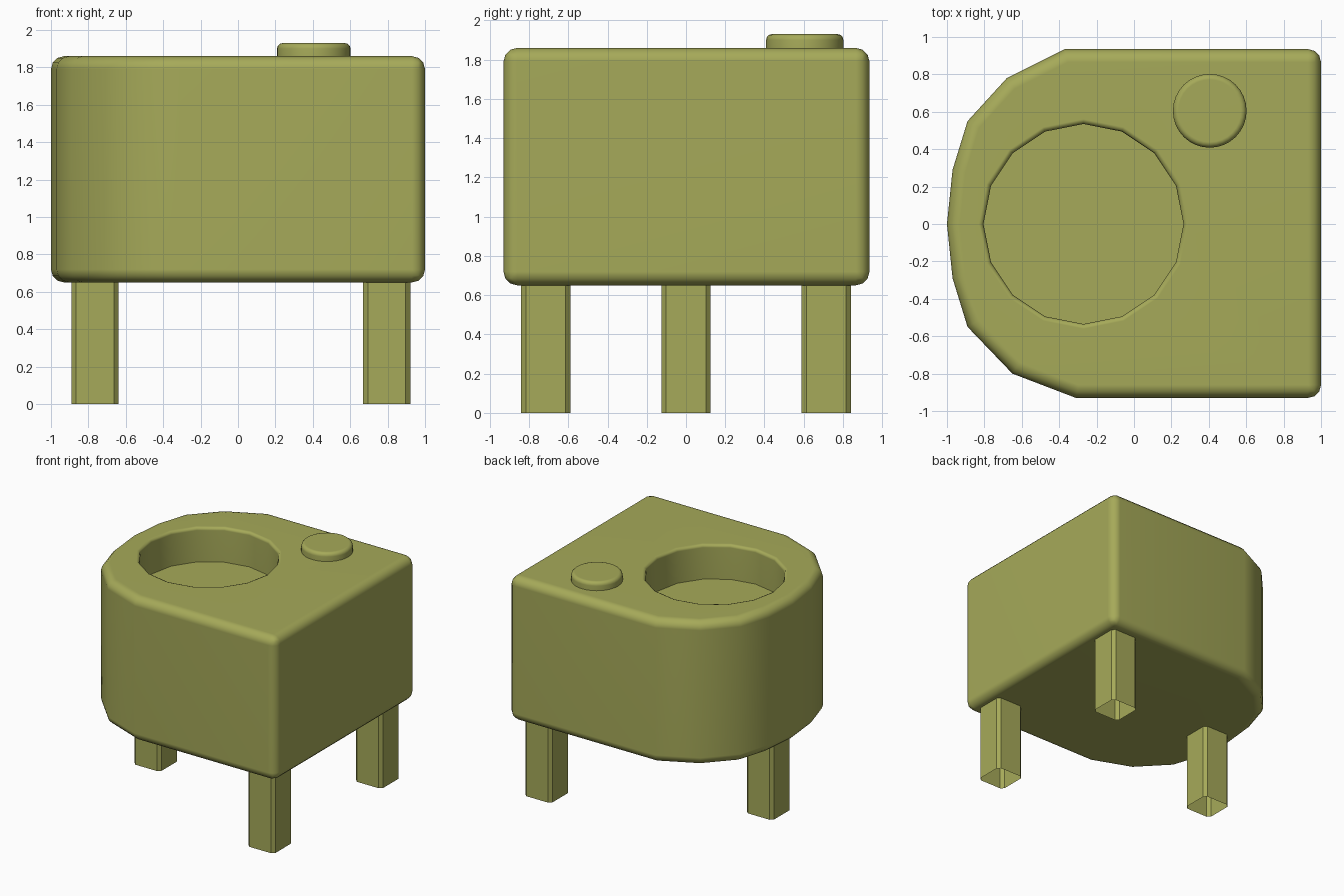
import bpy, bmesh
from math import cos, sin, pi, radians

cube = bpy.data.objects.get("Cube")
if cube:
    bpy.data.objects.remove(cube, do_unlink=True)

olive = bpy.data.materials.new("olive")
olive.use_nodes = True
colour = (0.38, 0.40, 0.10, 1)
olive.diffuse_color = colour
olive.node_tree.nodes["Principled BSDF"].inputs["Base Color"].default_value = colour


def finish(bm, name, smooth_angle=None):
    """Turn a bmesh into a named, coloured object."""
    bmesh.ops.recalc_face_normals(bm, faces=bm.faces)
    mesh = bpy.data.meshes.new(name)
    bm.to_mesh(mesh)
    bm.free()
    mesh.materials.append(olive)
    obj = bpy.data.objects.new(name, mesh)
    bpy.context.collection.objects.link(obj)
    if smooth_angle:
        bpy.ops.object.select_all(action='DESELECT')
        obj.select_set(True)
        bpy.context.view_layer.objects.active = obj
        bpy.ops.object.shade_smooth_by_angle(angle=radians(smooth_angle))
        weighted = obj.modifiers.new("weighted_normals", 'WEIGHTED_NORMAL')
        weighted.keep_sharp = True
    return obj


def ring(bm, points, z):
    return [bm.verts.new((x, y, z)) for x, y in points]


def wall(bm, low, high):
    for i in range(len(low)):
        j = (i + 1) % len(low)
        bm.faces.new((low[i], low[j], high[j], high[i]))


def circle(cx, cy, r, n):
    return [(cx + r * cos(2 * pi * i / n), cy + r * sin(2 * pi * i / n)) for i in range(n)]


def bevel(bm, edges, width, segments):
    bmesh.ops.bevel(bm, geom=edges, offset=width, segments=segments, profile=0.5,
                    affect='EDGES', clamp_overlap=True)


# Body: straight right end, rounded left end, counter-clockwise from the right middle
BOTTOM, TOP, FLOOR = 0.65, 1.86, 1.57
outline = [(1, 0), (1, 0.935), (-0.37, 0.935), (-0.68, 0.78), (-0.89, 0.55), (-0.97, 0.29),
           (-1, 0), (-0.97, -0.29), (-0.89, -0.55), (-0.65, -0.80), (-0.31, -0.93), (1, -0.93)]
well = circle(-0.27, 0, 0.535, 16)
bm = bmesh.new()
low, high = ring(bm, outline, BOTTOM), ring(bm, outline, TOP)
wall(bm, low, high)
bm.faces.new(low)
rim, floor = ring(bm, well, TOP), ring(bm, well, FLOOR)
wall(bm, floor, rim)
bm.faces.new(floor)
# Top surface: a back and a front half around the well
left = outline.index((-1, 0))
bm.faces.new(high[:left + 1] + rim[8::-1])
bm.faces.new(high[left:] + high[:1] + rim[:1] + rim[:7:-1])
bmesh.ops.recalc_face_normals(bm, faces=bm.faces)
rim_set = set(rim)
bevel(bm, [e for e in bm.edges if set(e.verts) <= rim_set], 0.025, 2)


def on_shell(e):
    return all(abs(v.co.z - TOP) < 1e-4 or abs(v.co.z - BOTTOM) < 1e-4 for v in e.verts)


def in_well(e):
    return all((v.co.x + 0.27) ** 2 + v.co.y ** 2 < 0.36 for v in e.verts)


bevel(bm, [e for e in bm.edges if on_shell(e) and not in_well(e)
           and e.calc_face_angle(0) > radians(35)], 0.07, 3)
finish(bm, "body", 50)

# Round button on the top
bm = bmesh.new()
disc = circle(0.405, 0.605, 0.197, 32)
low, high = ring(bm, disc, TOP - 0.01), ring(bm, disc, 1.93)
wall(bm, low, high)
bm.faces.new(low)
bm.faces.new(high)
bevel(bm, [e for e in bm.edges if all(v.co.z > 1.9 for v in e.verts)], 0.03, 3)
finish(bm, "button", 50)

# Legs: chamfered square tubes, open underneath
h, c = 0.126, 0.025
section = [(h, c - h), (h, h - c), (h - c, h), (c - h, h),
           (-h, h - c), (-h, c - h), (c - h, -h), (h - c, -h)]
for name, x, y in (("right_leg", -0.765, 0), ("left_front_leg", 0.795, -0.715),
                   ("left_back_leg", 0.795, 0.715)):
    bm = bmesh.new()
    points = [(x + px, y + py) for px, py in section]
    wall(bm, ring(bm, points, 0), ring(bm, points, BOTTOM + 0.02))
    finish(bm, name)
